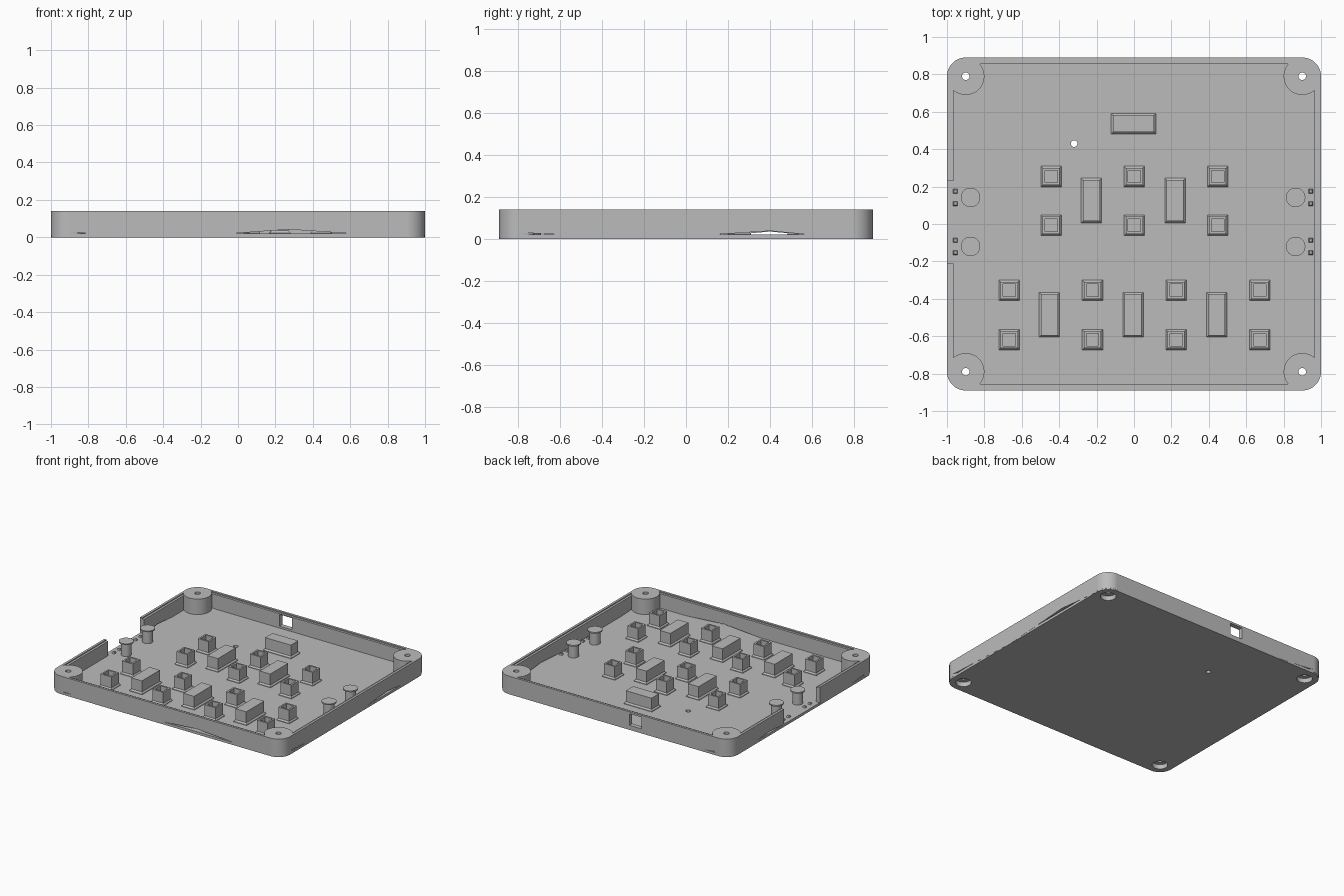
import bpy, bmesh, math

cube = bpy.data.objects.get("Cube")
if cube:
    bpy.data.objects.remove(cube, do_unlink=True)

gray = bpy.data.materials.new("plain_gray")
gray.use_nodes = True
gray.diffuse_color = (0.5, 0.5, 0.5, 1)
gray.node_tree.nodes["Principled BSDF"].inputs["Base Color"].default_value = (0.5, 0.5, 0.5, 1)

X, Y, H, R, FLOOR = 1.0, 0.89, 0.14, 0.1, 0.02
PX, PY = X - R, Y - R


def finish(name, bm):
    bmesh.ops.recalc_face_normals(bm, faces=bm.faces)
    me = bpy.data.meshes.new(name)
    bm.to_mesh(me)
    bm.free()
    me.materials.append(gray)
    ob = bpy.data.objects.new(name, me)
    bpy.context.collection.objects.link(ob)
    return ob


def stack(name, cx, cy, rings, sides=4):
    """Loft of (half x, half y, z) rings around a vertical axis."""
    bm = bmesh.new()
    k = math.sqrt(2) if sides == 4 else 1
    loops = []
    for rx, ry, z in rings:
        angles = [(i + 0.5) * math.tau / sides for i in range(sides)]
        loops.append([bm.verts.new((cx + k * rx * math.cos(a), cy + k * ry * math.sin(a), z))
                      for a in angles])
    for a, b in zip(loops, loops[1:]):
        for i in range(sides):
            j = (i + 1) % sides
            bm.faces.new((a[i], a[j], b[j], b[i]))
    bm.faces.new(loops[0])
    bm.faces.new(loops[-1])
    return finish(name, bm)


def round_stack(name, cx, cy, rings, sides=32):
    return stack(name, cx, cy, [(r, r, z) for r, z in rings], sides)


def prism(name, bottom, top):
    """Solid between two matching outlines."""
    bm = bmesh.new()
    a = [bm.verts.new(p) for p in bottom]
    b = [bm.verts.new(p) for p in top]
    bm.faces.new(a)
    bm.faces.new(b)
    for i in range(len(a)):
        j = (i + 1) % len(a)
        bm.faces.new((a[i], a[j], b[j], b[i]))
    return finish(name, bm)


def cut(ob, *cutters):
    for c in cutters:
        c.hide_render = True
        m = ob.modifiers.new("cut", "BOOLEAN")
        m.operation, m.solver, m.object = "DIFFERENCE", "EXACT", c
        bpy.context.view_layer.objects.active = ob
        bpy.ops.object.modifier_apply(modifier=m.name)


def smooth(ob):
    bpy.ops.object.select_all(action="DESELECT")
    ob.select_set(True)
    bpy.context.view_layer.objects.active = ob
    bpy.ops.object.shade_smooth_by_angle(angle=math.radians(30))


# Floor plate with rounded corners
outline = []
for q, (sx, sy) in enumerate([(1, 1), (-1, 1), (-1, -1), (1, -1)]):
    for i in range(9):
        a = (q + i / 8) * math.pi / 2
        outline.append((sx * PX + 0.99 * R * math.cos(a), sy * PY + 0.99 * R * math.sin(a)))
floor = prism("floor", [(x, y, 0) for x, y in outline], [(x, y, FLOOR) for x, y in outline])
tools = [round_stack("reset_hole_cutter", -0.32, 0.43, [(0.018, -0.1), (0.018, 0.1)], 16)]
cut(floor, tools[0])

# Corner screw posts, bored through and countersunk from below
for sx in (-1, 1):
    for sy in (-1, 1):
        x, y = sx * PX, sy * PY
        post = round_stack("corner_post", x, y, [(R, 0.01), (R, H)], 48)
        bore = round_stack("bore_cutter", x, y, [(0.02, -0.1), (0.02, 0.3)])
        sink = round_stack("sink_cutter", x, y, [(0.055, -0.1), (0.055, 0.035)])
        cut(post, bore, sink)
        cut(floor, bore, sink)
        smooth(post)
        tools += [bore, sink]


# Walls: tall outer skin with a lower inner ledge, lower edge follows the given points
def wall(name, axis, side, lower):
    parts = []
    for part, d0, d1, top in (("skin", 0, 0.018, H), ("ledge", 0.018, 0.035, H - 0.008)):
        pts = lower + [(lower[-1][0], top), (lower[0][0], top)]

        def place(d):
            if axis == "x":
                return [(t, side * (Y - d), z) for t, z in pts]
            return [(side * (X - d), t, z) for t, z in pts]
        parts.append(prism(name + "_" + part, place(d0), place(d1)))
    return parts


wall("front_wall", "x", -1, [(-PX, 0.03), (-0.6, 0), (-0.3, 0), (0.27, 0.042), (PX, 0)])
back = wall("back_wall", "x", 1, [(-PX, 0.03), (-0.55, 0), (PX, 0)])
wall("left_wall", "y", 1, [(-PY, 0.03), (-0.17, 0), (0.4, 0.038), (PY, 0)])
wall("right_wall_front", "y", -1, [(-PY, 0.03), (-0.21, 0.005)])
wall("right_wall_back", "y", -1, [(0.23, 0.02), (0.4, 0.035), (PY, 0)])

# Cable port through the back wall
port = stack("port_cutter", -0.19, Y, [(0.053, 0.1, 0.035), (0.053, 0.1, 0.125)])
for part in back:
    cut(part, port)
tools.append(port)

# Hollow square sockets with a flared foot
upper = [(x, y) for x in (-0.443, 0.002, 0.447) for y in (0.254, -0.007)]
lower = [(x, y) for x in (-0.667, -0.222, 0.225, 0.672) for y in (-0.355, -0.618)]
for x, y in upper + lower:
    stack("square_socket", x, y, [(w, w, z) for w, z in (
        (0.055, FLOOR - 0.005), (0.055, FLOOR + 0.004), (0.046, FLOOR + 0.015),
        (0.046, 0.12), (0.033, 0.12), (0.033, FLOOR + 0.003))])

# Solid support blocks
blocks = [(-0.228, 0.125), (0.22, 0.125), (-0.452, -0.485), (-0.005, -0.485), (0.442, -0.485)]
for x, y, w, d in [(x, y, 0.055, 0.12) for x, y in blocks] + [(-0.002, 0.537, 0.12, 0.055)]:
    stack("support_block", x, y, [(w, d, FLOOR - 0.005), (w, d, FLOOR + 0.004),
                                  (w - 0.01, d - 0.01, FLOOR + 0.015),
                                  (w - 0.01, d - 0.01, 0.12)])

# Capped pillars and small pegs beside the side walls
for x, peg_x in ((-0.874, -0.955), (0.864, 0.945)):
    for y in (0.142, -0.12):
        smooth(round_stack("capped_pillar", x, y, [
            (0.038, FLOOR - 0.005), (0.038, 0.11), (0.052, 0.115), (0.052, 0.125)]))
        for dy in (-0.033, 0.033):
            stack("small_peg", peg_x, y + dy, [(0.013, 0.013, FLOOR - 0.005),
                                               (0.008, 0.008, FLOOR + 0.012)])

for tool in tools:
    bpy.data.objects.remove(tool, do_unlink=True)
